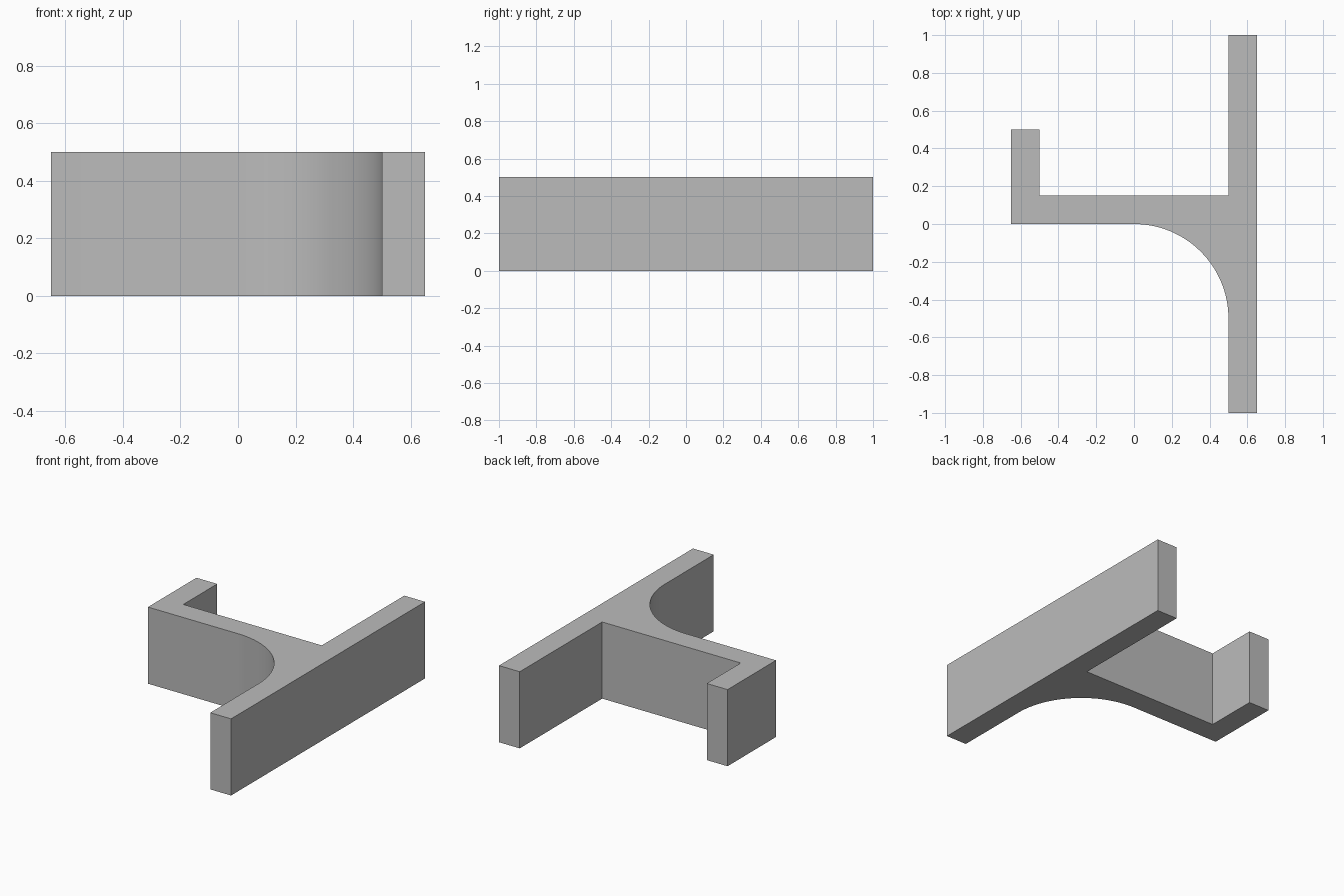
import bpy
import bmesh
from math import sin, cos, pi, radians

cube = bpy.data.objects.get("Cube")
if cube:
    bpy.data.objects.remove(cube, do_unlink=True)

HEIGHT = 0.5
RADIUS = 0.5
ARC_STEPS = 32

# Plain grey material
grey = bpy.data.materials.new("plain_grey")
grey.use_nodes = True
colour = (0.5, 0.5, 0.5, 1)
grey.diffuse_color = colour
grey.node_tree.nodes["Principled BSDF"].inputs["Base Color"].default_value = colour

# Plan outline, counter-clockwise: long plate, web, short lip, then the fillet
outline = [(0.5, -1), (0.65, -1), (0.65, 1), (0.5, 1), (0.5, 0.15),
           (-0.5, 0.15), (-0.5, 0.5), (-0.65, 0.5), (-0.65, 0)]
for i in range(ARC_STEPS + 1):
    a = pi / 2 * (1 - i / ARC_STEPS)
    outline.append((RADIUS * cos(a), RADIUS * sin(a) - RADIUS))

# Extrude the outline into the solid bracket
bm = bmesh.new()
base = bm.faces.new([bm.verts.new((x, y, 0)) for x, y in outline])
top = bmesh.ops.extrude_face_region(bm, geom=[base], use_keep_orig=True)["geom"]
bmesh.ops.translate(bm, vec=(0, 0, HEIGHT),
                    verts=[v for v in top if isinstance(v, bmesh.types.BMVert)])
bmesh.ops.recalc_face_normals(bm, faces=bm.faces)

mesh = bpy.data.meshes.new("filleted_bracket")
bm.to_mesh(mesh)
bm.free()
mesh.materials.append(grey)
bracket = bpy.data.objects.new("filleted_bracket", mesh)
bpy.context.collection.objects.link(bracket)

# Smooth the fillet, keep the corners sharp
bpy.context.view_layer.objects.active = bracket
bracket.select_set(True)
bpy.ops.object.shade_smooth_by_angle(angle=radians(30))
